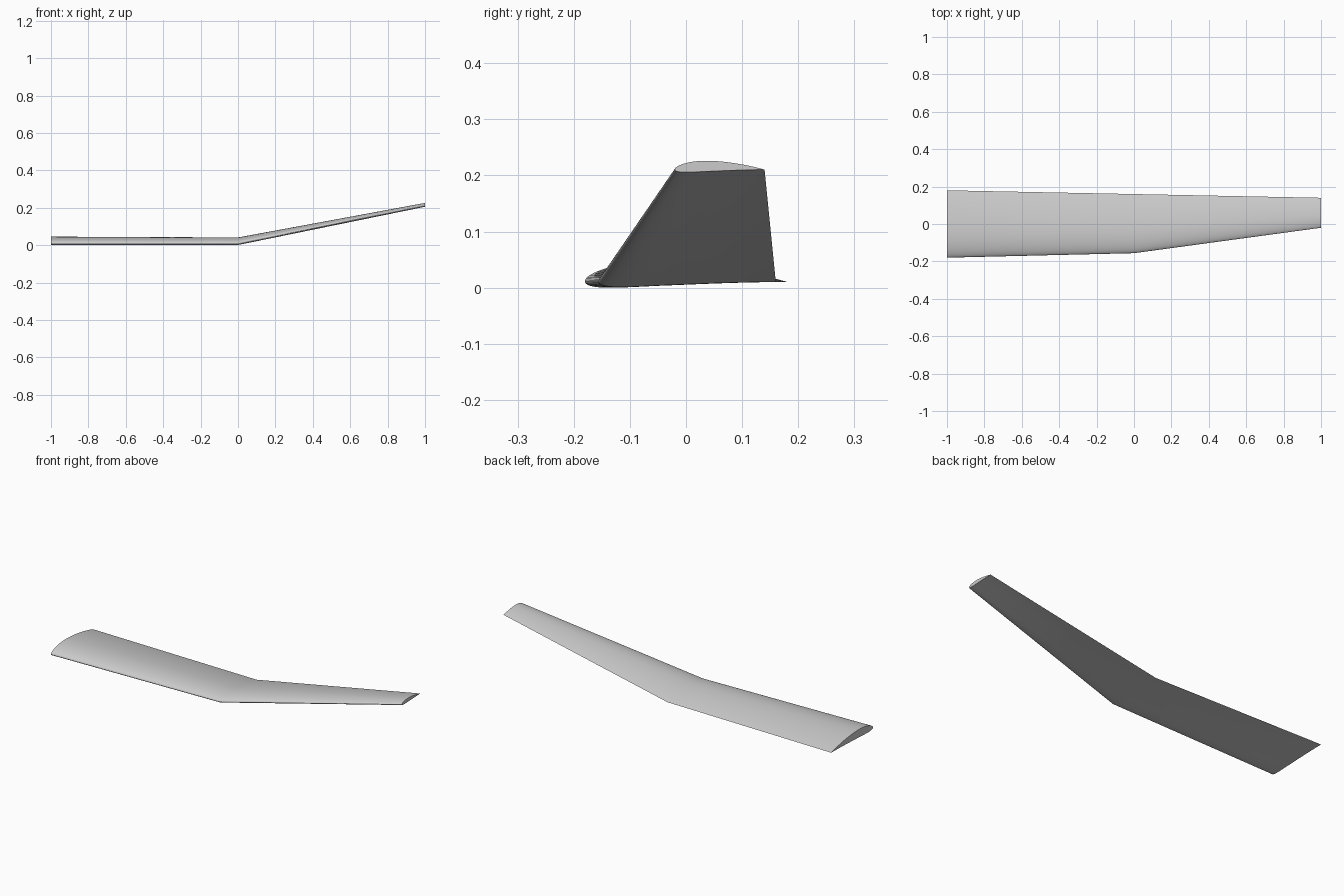
import bpy
import math

cube = bpy.data.objects.get("Cube")
if cube:
    bpy.data.objects.remove(cube, do_unlink=True)

# One flat colour
grey = bpy.data.materials.new("light_grey")
grey.use_nodes = True
colour = (0.6, 0.6, 0.6, 1)
grey.diffuse_color = colour
grey.node_tree.nodes["Principled BSDF"].inputs["Base Color"].default_value = colour


def airfoil(steps=36, camber=0.04, peak=0.4, thick=0.12):
    """Cambered section of unit chord: trailing edge, over the top, nose, underside."""
    upper, lower = [], []
    for i in range(steps + 1):
        x = (1 - math.cos(math.pi * i / steps)) / 2
        t = 5 * thick * (0.2969 * math.sqrt(x) - 0.126 * x - 0.3516 * x**2
                         + 0.2843 * x**3 - 0.1036 * x**4)
        base = peak if x < peak else 1 - peak
        mean = camber / base**2 * (1 - 2 * peak + 2 * peak * x - x * x if x >= peak
                                   else 2 * peak * x - x * x)
        slope = math.atan(2 * camber / base**2 * (peak - x))
        dx, dz = t * math.sin(slope), t * math.cos(slope)
        upper.append((x - dx, mean + dz))
        lower.append((x + dx, mean - dz))
    return upper[::-1] + lower[1:-1]


# Span stations: x, leading edge y, trailing edge y, chord line height
stations = [(-1, -0.18, 0.18, 0.0104),
            (0, -0.156, 0.16, 0.0104),
            (1, -0.02, 0.14, 0.2104)]

# Wing skin lofted through the stations, with flat end caps
profile = airfoil()
n = len(profile)
verts = [(x, le + px * (te - le), z + pz * (te - le))
         for x, le, te, z in stations for px, pz in profile]
faces = [(s * n + i, s * n + (i + 1) % n, (s + 1) * n + (i + 1) % n, (s + 1) * n + i)
         for s in range(len(stations) - 1) for i in range(n)]
last = (len(stations) - 1) * n
faces += [tuple(reversed(range(n))), tuple(range(last, last + n))]

mesh = bpy.data.meshes.new("wing")
mesh.from_pydata(verts, [], faces)
mesh.materials.append(grey)
wing = bpy.data.objects.new("wing", mesh)
bpy.context.collection.objects.link(wing)

# Consistent outward faces and smooth skin with sharp ends
bpy.ops.object.select_all(action='DESELECT')
wing.select_set(True)
bpy.context.view_layer.objects.active = wing
bpy.ops.object.mode_set(mode='EDIT')
bpy.ops.mesh.select_all(action='SELECT')
bpy.ops.mesh.normals_make_consistent(inside=False)
bpy.ops.object.mode_set(mode='OBJECT')
bpy.ops.object.shade_smooth_by_angle(angle=math.radians(30))
